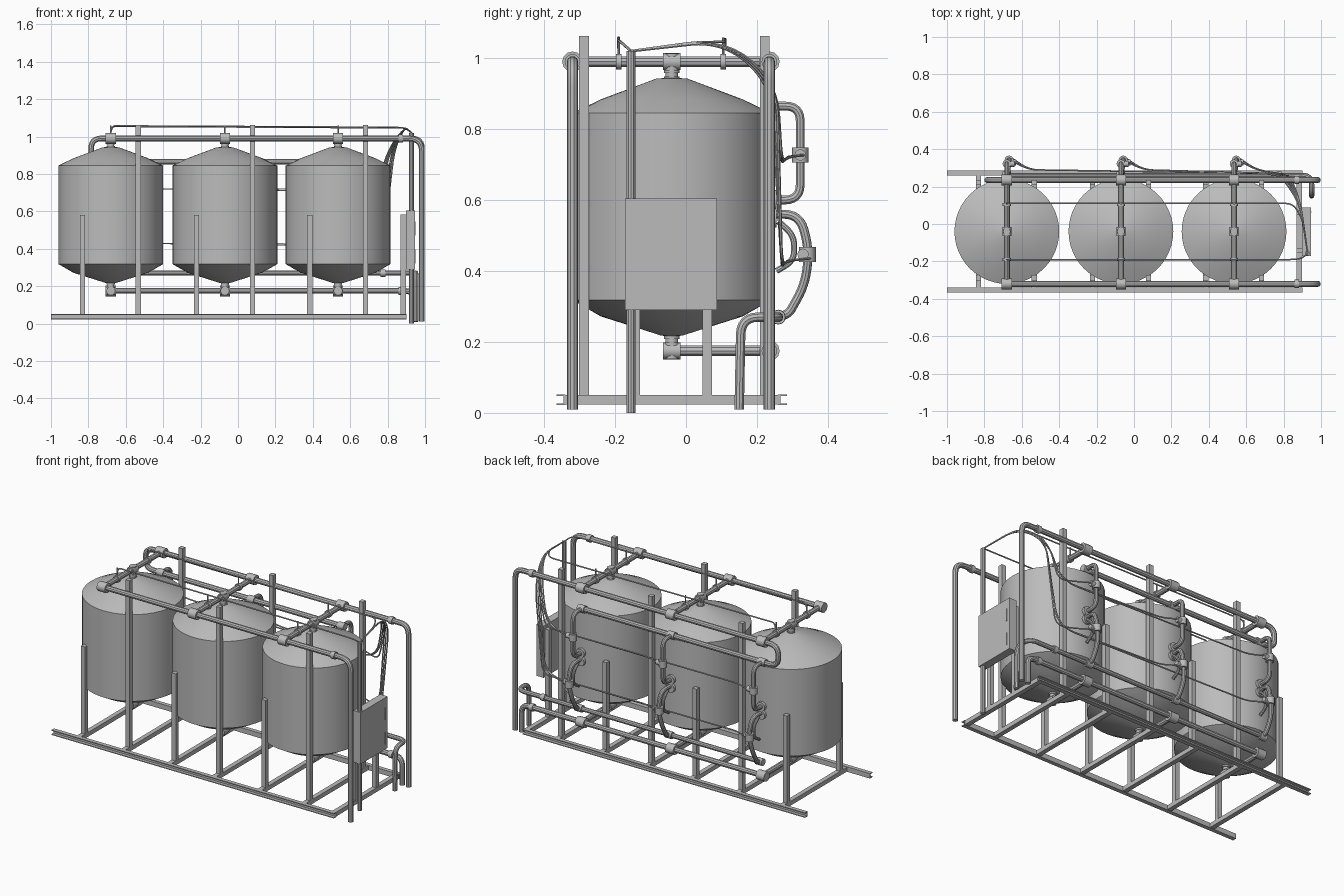
import bpy, bmesh, math
from mathutils import Vector

if "Cube" in bpy.data.objects:
    bpy.data.objects.remove(bpy.data.objects["Cube"])

steel = bpy.data.materials.new("plain_grey")
steel.use_nodes = True
GREY = (0.5, 0.5, 0.5, 1)
steel.diffuse_color = GREY
steel.node_tree.nodes["Principled BSDF"].inputs["Base Color"].default_value = GREY

TANKS = (-0.68, -0.07, 0.535)
TANK_Y, TANK_R = -0.04, 0.28
FRONT, BACK = -0.32, 0.235      # header pipe lines
TOP, LOW = 0.99, 0.175          # header pipe heights
PIPE = 0.016


def finish(obj, smooth=True):
    obj.data.materials.append(steel)
    if smooth:
        bpy.ops.object.select_all(action='DESELECT')
        obj.select_set(True)
        bpy.context.view_layer.objects.active = obj
        bpy.ops.object.shade_smooth_by_angle(angle=math.radians(35))
    return obj


def new_mesh(name, bm, smooth):
    mesh = bpy.data.meshes.new(name)
    bmesh.ops.recalc_face_normals(bm, faces=bm.faces)
    bm.to_mesh(mesh)
    bm.free()
    obj = bpy.data.objects.new(name, mesh)
    bpy.context.collection.objects.link(obj)
    return finish(obj, smooth)


def box(name, low, high):
    bm = bmesh.new()
    bmesh.ops.create_cube(bm, size=1)
    low, high = Vector(low), Vector(high)
    for v in bm.verts:
        v.co = (low + high) / 2 + v.co * (high - low)
    return new_mesh(name, bm, False)


def lathe(name, profile, x, y, sides=48):
    """Spin (radius, height) points about a vertical axis."""
    bm = bmesh.new()
    verts = [bm.verts.new((r, 0, z)) for r, z in profile]
    edges = [bm.edges.new(pair) for pair in zip(verts, verts[1:])]
    bmesh.ops.spin(bm, geom=verts + edges, axis=(0, 0, 1), cent=(0, 0, 0),
                   steps=sides, angle=math.tau)
    bmesh.ops.remove_doubles(bm, verts=bm.verts, dist=0.0005)
    bmesh.ops.translate(bm, verts=bm.verts, vec=(x, y, 0))
    return new_mesh(name, bm, True)


def rounded(points, bend):
    """Replace inner corners by short curves."""
    pts = [Vector(p) for p in points]
    out = [pts[0]]
    for a, b, c in zip(pts, pts[1:], pts[2:]):
        reach = min(bend, (a - b).length * 0.49, (c - b).length * 0.49)
        start, end = b + (a - b).normalized() * reach, b + (c - b).normalized() * reach
        for i in range(7):
            t = i / 6
            out.append(start * (1 - t) ** 2 + b * 2 * t * (1 - t) + end * t * t)
    return out + [pts[-1]]


def tube(name, points, radius=PIPE, bend=0.05, sides=3):
    curve = bpy.data.curves.new(name, 'CURVE')
    curve.dimensions = '3D'
    curve.bevel_depth = radius
    curve.bevel_resolution = sides
    curve.use_fill_caps = True
    pts = rounded(points, bend)
    spline = curve.splines.new('POLY')
    spline.points.add(len(pts) - 1)
    for p, co in zip(spline.points, pts):
        p.co = (*co, 1)
    obj = bpy.data.objects.new(name, curve)
    bpy.context.collection.objects.link(obj)
    bpy.ops.object.select_all(action='DESELECT')
    obj.select_set(True)
    bpy.context.view_layer.objects.active = obj
    bpy.ops.object.convert(target='MESH')
    return finish(bpy.context.object)


def collar(name, centre, axis, length=0.05, radius=0.026):
    half = Vector(axis) * length / 2
    return tube(name, (Vector(centre) - half, Vector(centre) + half), radius, sides=4)


X, Y, Z = (1, 0, 0), (0, 1, 0), (0, 0, 1)

# Base frame: two outward-facing channels and cross members
for side, web in (("front", -0.343), ("back", 0.263)):
    out = -1 if side == "front" else 1
    tip = web + out * 0.022
    y0, y1 = min(web, tip), max(web, tip)
    box(side + "_rail_web", (-1, web - 0.003, 0.022), (0.9, web + 0.003, 0.052))
    for level in (0.022, 0.047):
        box(side + "_rail_flange", (-1, y0, level), (0.9, y1, level + 0.005))

# Posts: short one and tall one on each side of every tank
POST = 0.014
for tx in TANKS:
    for dx, height in ((-0.152, 0.58), (0.147, 1.063)):
        px = tx + dx
        box("cross_member", (px - POST, -0.343, 0.024), (px + POST, 0.263, 0.05))
        for py in (-0.287, 0.222):
            box("tank_post", (px - POST, py - POST, 0.05), (px + POST, py + POST, height))
box("cross_member", (0.87, -0.343, 0.024), (0.898, 0.263, 0.05))

# Control cabinet on two posts
for py in (-0.143, 0.06):
    box("cabinet_post", (0.87, py - 0.013, 0.05), (0.897, py + 0.013, 0.583))
box("cabinet", (0.897, -0.172, 0.29), (0.945, 0.087, 0.604))
for z in (0.35, 0.5):
    box("cabinet_hinge", (0.945, 0.062, z - 0.03), (0.948, 0.067, z + 0.045))
tube("cabinet_conduit", ((0.928, -0.155, 0), (0.928, -0.155, 1.02)), 0.013)

# Tanks with ribbed necks above and below
SHELL = ((0, 0.215), (0.03, 0.218), (0.2, 0.272), (TANK_R, 0.318), (TANK_R, 0.845),
         (0.2, 0.884), (0.045, 0.942), (0, 0.946))
for tx in TANKS:
    lathe("tank", SHELL, tx, TANK_Y)
    for name, base in (("top_neck", 0.94), ("bottom_neck", 0.19)):
        neck = [(0, base)]
        for i in range(4):
            neck += [(0.022 - 0.004 * (i % 2), base + 0.009 * i),
                     (0.022 - 0.004 * (i % 2), base + 0.009 * (i + 1))]
        lathe(name, neck + [(0, base + 0.036)], tx, TANK_Y, 20)

# Upper headers running to the floor; the back one turns down to the feed pipe
FEED = 0.865
tube("front_header", ((TANKS[0], FRONT, TOP), (0.983, FRONT, TOP), (0.983, FRONT, 0.01)), bend=0.07)
tube("back_header", ((TANKS[2], BACK, FEED), (-0.785, BACK, FEED), (-0.785, BACK, TOP),
                     (0.983, BACK, TOP), (0.983, BACK, 0.01)), bend=0.055)
for y in (FRONT, BACK):
    collar("header_coupling", (0.87, y, TOP), X, 0.025, 0.022)

# Lower headers with floor drains
tube("drain_header", ((TANKS[0], BACK, LOW), (0.94, BACK, LOW), (0.94, BACK, 0.01)))
tube("return_header", ((TANKS[0], 0.26, 0.27), (0.95, 0.26, 0.27), (0.95, 0.155, 0.27),
                       (0.95, 0.15, 0.01)), 0.014)
collar("drain_coupling", (0.87, BACK, LOW), X, 0.025, 0.022)
collar("return_coupling", (0.775, 0.26, 0.27), X, 0.025, 0.02)

for tx in TANKS:
    # Cross pipes with tees and couplings
    tube("top_cross_pipe", ((tx, FRONT, TOP), (tx, BACK, TOP)))
    tube("bottom_cross_pipe", ((tx, TANK_Y, LOW), (tx, BACK, LOW)))
    for y, z in ((FRONT, TOP), (BACK, TOP), (BACK, LOW)):
        collar("header_tee", (tx, y, z), X, 0.055, 0.029)
    for z in (TOP, LOW):
        collar("tank_tee", (tx, TANK_Y, z), Y, 0.05, 0.024)
        collar("tank_tee_branch", (tx, TANK_Y, z), Z, 0.045, 0.02)
    for y in (-0.19, 0.105):
        collar("cross_coupling", (tx, y, TOP), Y, 0.016, 0.022)
        tube("sensor_stem", ((tx, y, TOP), (tx, y, 1.058)), 0.004)

    # Back risers: feed loop, return loop, ports and valves
    tube("feed_loop", ((tx, BACK, FEED), (tx, 0.322, FEED), (tx, 0.322, 0.6), (tx, 0.23, 0.6)),
         0.013, 0.045)
    tube("return_loop", ((tx, 0.23, 0.56), (tx + 0.01, 0.32, 0.56), (tx + 0.015, 0.348, 0.46),
                         (tx, 0.335, 0.36), (tx, 0.29, 0.28), (tx, 0.26, 0.27)), 0.013, 0.06)
    tube("bypass_loop", ((tx + 0.01, 0.26, 0.54), (tx + 0.01, 0.305, 0.5),
                         (tx + 0.01, 0.305, 0.43), (tx + 0.01, 0.255, 0.4)), 0.009, 0.04)
    for z in (0.6, 0.55):
        collar("tank_port", (tx, 0.245, z), Y, 0.02, 0.028)
    collar("feed_valve", (tx, 0.322, 0.727), Z, 0.042, 0.023)
    collar("feed_valve_cap", (tx + 0.02, 0.322, 0.727), X, 0.04, 0.016)
    collar("return_valve", (tx + 0.012, 0.342, 0.447), Z, 0.042, 0.024)
    collar("return_valve_cap", (tx + 0.03, 0.33, 0.447), X, 0.04, 0.016)
    collar("feed_tee", (tx, BACK, FEED), X, 0.045, 0.022)
    collar("return_tee", (tx, 0.26, 0.27), X, 0.045, 0.021)

# Signal cables gathering at the conduit top
CABLE = 0.004
conduit_top = (0.928, -0.155, 1.02)
for y, z in ((-0.19, 1.058), (0.11, 1.054)):
    tube("top_cable", ((TANKS[0], y, z - 0.03), (TANKS[0] + 0.01, y, z), (0.1, y, z - 0.004),
                       (0.85, y, z - 0.008), (0.9, y * 0.7 - 0.05, 1.045), conduit_top),
         CABLE, 0.04, 1)
for i, tx in enumerate(TANKS):
    lane = 0.008 * i
    for y, z, bend_x in ((0.335, 0.727, 0.77), (0.35, 0.435, 0.79)):
        tube("valve_cable", ((tx + 0.03, y, z), (tx + 0.12, 0.29, z - 0.005),
                             (bend_x - 0.03 + lane, 0.27, z - 0.02),
                             (bend_x + 0.03 + lane, 0.24 + lane, 0.93),
                             (0.89, 0.1 + lane, 1.05), conduit_top), CABLE, 0.12, 1)
